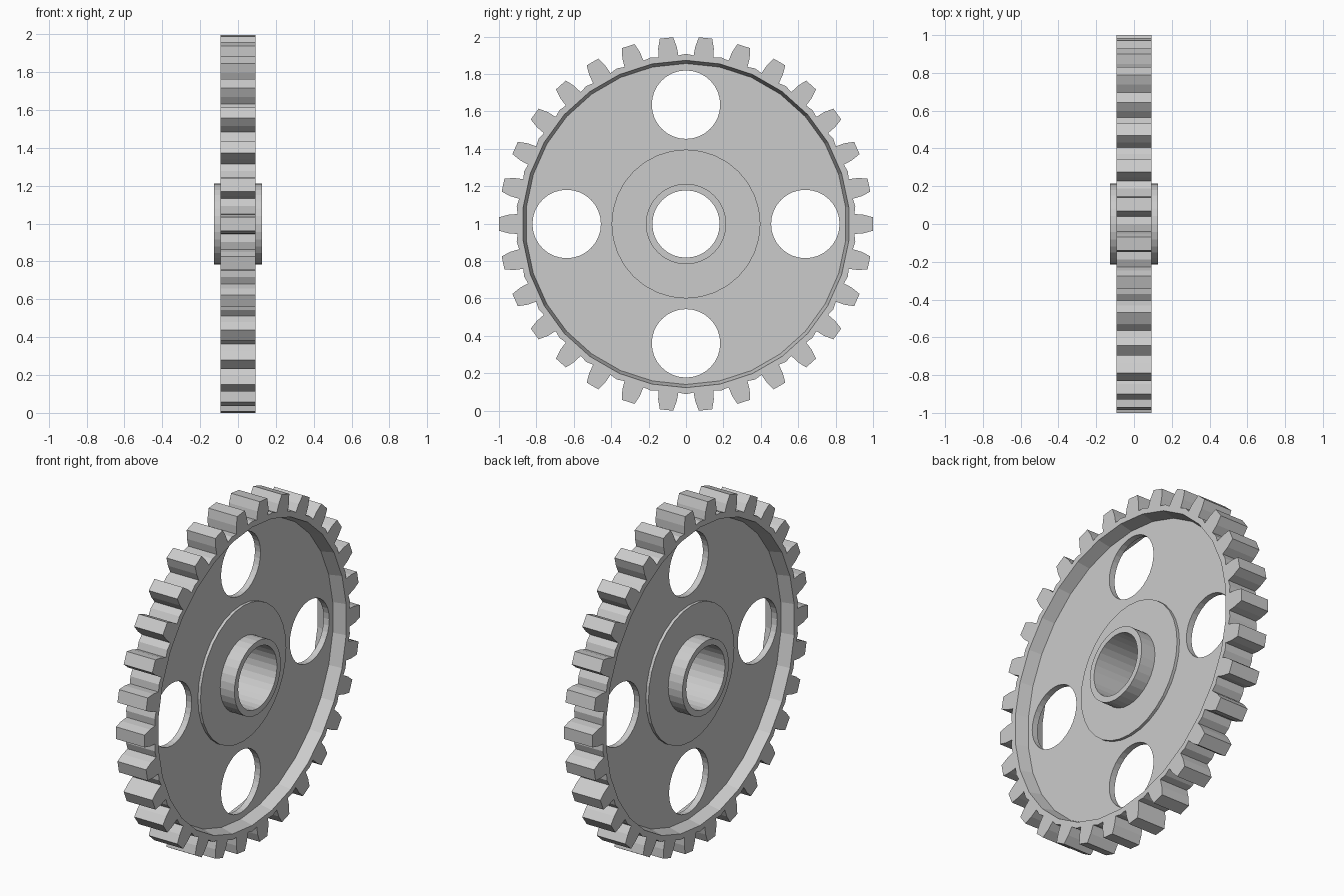
import bpy, bmesh
from math import cos, sin, radians, tau
from mathutils import Matrix

if "Cube" in bpy.data.objects:
    bpy.data.objects.remove(bpy.data.objects["Cube"])

TEETH = 30
CZ = 0.998            # height of the axle
HALF = 0.093          # half width of the toothed rim
WEB = 0.018           # half thickness of the web
# local x, y, z -> world y, z, x (axle runs along x)
PLACE = Matrix(((0, 0, 1, 0), (1, 0, 0, 0), (0, 1, 0, CZ), (0, 0, 0, 1)))


def finish(name, bm):
    bmesh.ops.remove_doubles(bm, verts=bm.verts, dist=1e-5)
    bmesh.ops.recalc_face_normals(bm, faces=bm.faces)
    bm.transform(PLACE)
    mesh = bpy.data.meshes.new(name)
    bm.to_mesh(mesh)
    bm.free()
    for p in mesh.polygons:
        p.use_smooth = False
    obj = bpy.data.objects.new(name, mesh)
    bpy.context.collection.objects.link(obj)
    return obj


def circle(r, sides, cx=0.0, cy=0.0, start=0.0):
    return [(cx + r * cos(start + tau * i / sides),
             cy + r * sin(start + tau * i / sides)) for i in range(sides)]


def plate(name, loops, half):
    """Filled 2D outline with holes, extruded both ways."""
    cu = bpy.data.curves.new(name + "_outline", 'CURVE')
    cu.dimensions = '2D'
    cu.fill_mode = 'BOTH'
    cu.extrude = half
    for pts in loops:
        s = cu.splines.new('POLY')
        s.points.add(len(pts) - 1)
        for p, (x, y) in zip(s.points, pts):
            p.co = (x, y, 0, 1)
        s.use_cyclic_u = True
    tmp = bpy.data.objects.new(name + "_outline", cu)
    bpy.context.collection.objects.link(tmp)
    bpy.context.view_layer.update()
    mesh = bpy.data.meshes.new_from_object(tmp)
    bm = bmesh.new()
    bm.from_mesh(mesh)
    bpy.data.objects.remove(tmp)
    bpy.data.curves.remove(cu)
    bpy.data.meshes.remove(mesh)
    return finish(name, bm)


# Toothed rim: one sector per tooth, with a sloped inner wall
profile = [(-6, 0.91), (-3.4, 0.902), (-3.0, 0.95), (-2.05, 1.0006),
           (2.05, 1.0006), (3.0, 0.95), (3.4, 0.902), (6, 0.91)]
bm = bmesh.new()


def vert(deg, r, z):
    return bm.verts.new((r * cos(radians(deg)), r * sin(radians(deg)), z))


for t in range(TEETH):
    a = t * 360 / TEETH
    edge, lip, root = [], [], []
    for z, zw in ((HALF, WEB), (-HALF, -WEB)):
        edge.append([vert(a + d, r, z) for d, r in profile])
        lip.append([vert(a + d, 0.875, z) for d in (6, -6)])
        root.append([vert(a + d, 0.858, zw) for d in (6, -6)])
    for e, l, w in zip(edge, lip, root):
        bm.faces.new(e + l)                      # side face
        bm.faces.new((l[0], l[1], w[1], w[0]))   # sloped inner wall
    for i in range(len(profile) - 1):            # tooth flanks
        bm.faces.new((edge[0][i], edge[0][i + 1], edge[1][i + 1], edge[1][i]))
    bm.faces.new(root[0] + root[1][::-1])        # wall behind the web
finish("toothed_rim", bm)

# Web with four lightening holes
holes = [circle(0.183, 32, 0.638 * cos(k * tau / 4), 0.638 * sin(k * tau / 4))
         for k in range(4)]
plate("web", [circle(0.858, TEETH, start=radians(6)), circle(0.39, 32)] + holes, WEB)

# Raised boss and hub sleeve
plate("boss", [circle(0.398, 32), circle(0.21, 32)], 0.035)
plate("hub_sleeve", [circle(0.215, 32), circle(0.18, 32)], 0.127)
